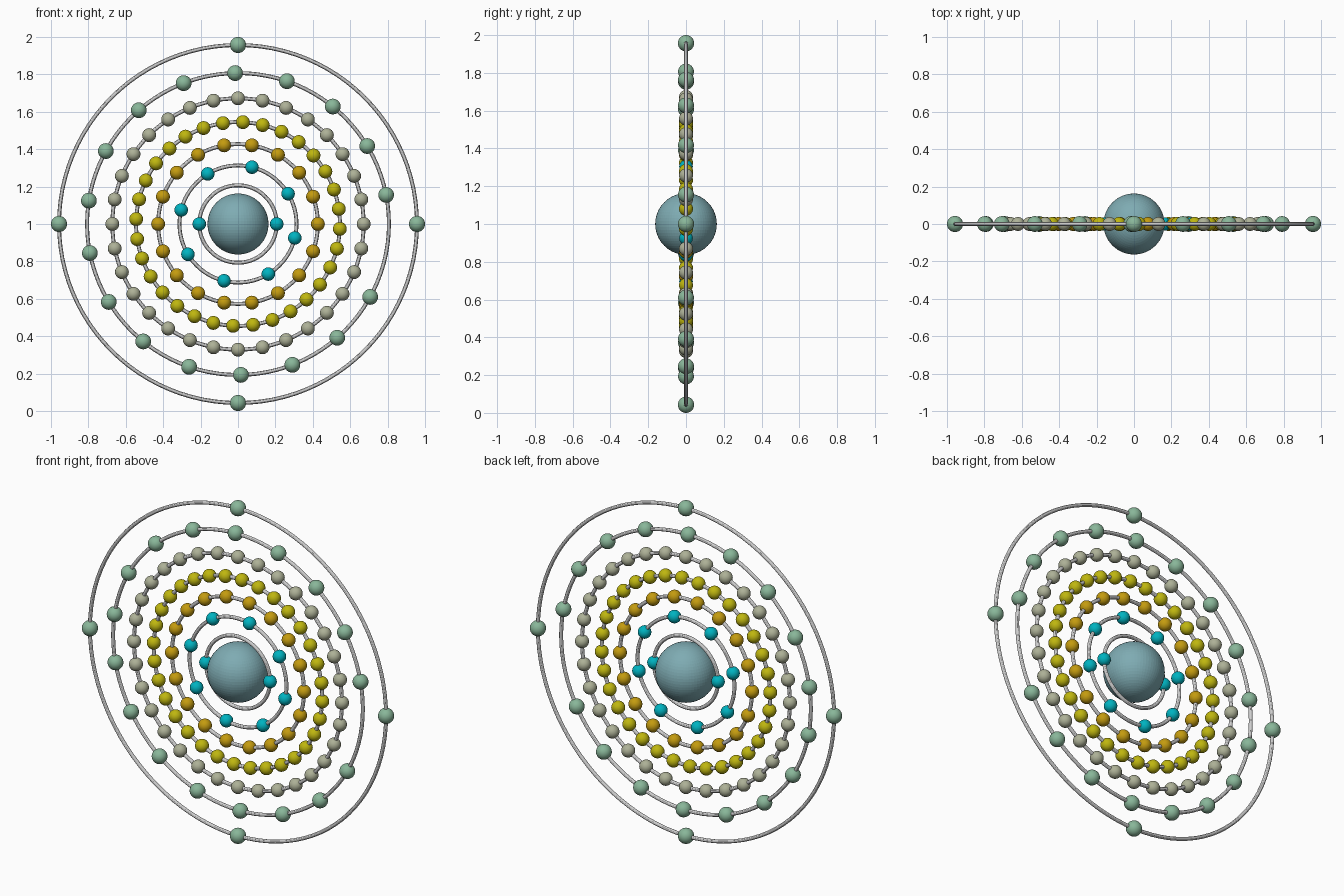
import bpy, bmesh
from math import cos, sin, radians, pi
from mathutils import Matrix

if "Cube" in bpy.data.objects:
    bpy.data.objects.remove(bpy.data.objects["Cube"])

CENTRE_Z = 1.0


def material(name, rgb):
    m = bpy.data.materials.new(name)
    m.diffuse_color = (*rgb, 1)
    m.use_nodes = True
    m.node_tree.nodes["Principled BSDF"].inputs["Base Color"].default_value = m.diffuse_color
    return m


TEAL = material("teal", (0.0, 0.45, 0.53))
AMBER = material("amber", (0.55, 0.33, 0.005))
YELLOW = material("yellow", (0.52, 0.47, 0.005))
STONE = material("stone", (0.42, 0.44, 0.31))
GREEN = material("green", (0.25, 0.47, 0.32))
BLUE_GREY = material("blue_grey", (0.21, 0.41, 0.45))


def sphere_object(name, points, radius, mat, segs, rings):
    bm = bmesh.new()
    for p in points:
        bmesh.ops.create_uvsphere(bm, u_segments=segs, v_segments=rings,
                                  radius=radius, matrix=Matrix.Translation(p))
    mesh = bpy.data.meshes.new(name)
    bm.to_mesh(mesh)
    bm.free()
    mesh.materials.append(mat)
    obj = bpy.data.objects.new(name, mesh)
    bpy.context.collection.objects.link(obj)
    return obj


def orbit_ring(name, radius):
    bpy.ops.mesh.primitive_torus_add(major_radius=radius, minor_radius=0.0105,
                                     major_segments=96, minor_segments=12,
                                     location=(0, 0, CENTRE_Z),
                                     rotation=(pi / 2, 0, 0))
    ring = bpy.context.object
    ring.name = name
    bpy.ops.object.shade_smooth_by_angle()


# central nucleus
sphere_object("nucleus", [(0, 0, CENTRE_Z)], 0.163, BLUE_GREY, 64, 32)

# orbit radius, slots, start angle, ball radius, material, empty slot
shells = [
    (0.207, 2, 0.0, 0.036, TEAL, None),
    (0.313, 8, 31.2, 0.036, TEAL, None),
    (0.427, 18, 0.0, 0.037, AMBER, None),
    (0.545, 32, 8.5, 0.037, YELLOW, None),
    (0.672, 32, 0.0, 0.037, STONE, None),
    (0.807, 18, 11.1, 0.042, GREEN, 17),
    (0.957, 4, 0.0, 0.043, GREEN, None),
]

# concentric orbits with their electrons
for n, (r, count, start, ball, mat, empty) in enumerate(shells, 1):
    orbit_ring(f"orbit_ring_{n}", r)
    points = []
    for i in range(count):
        if i != empty:
            a = radians(start + 360 * i / count)
            points.append((r * cos(a), 0, CENTRE_Z + r * sin(a)))
    balls = sphere_object(f"electrons_{n}", points, ball, mat, 32, 16)
    balls.data.shade_smooth()
